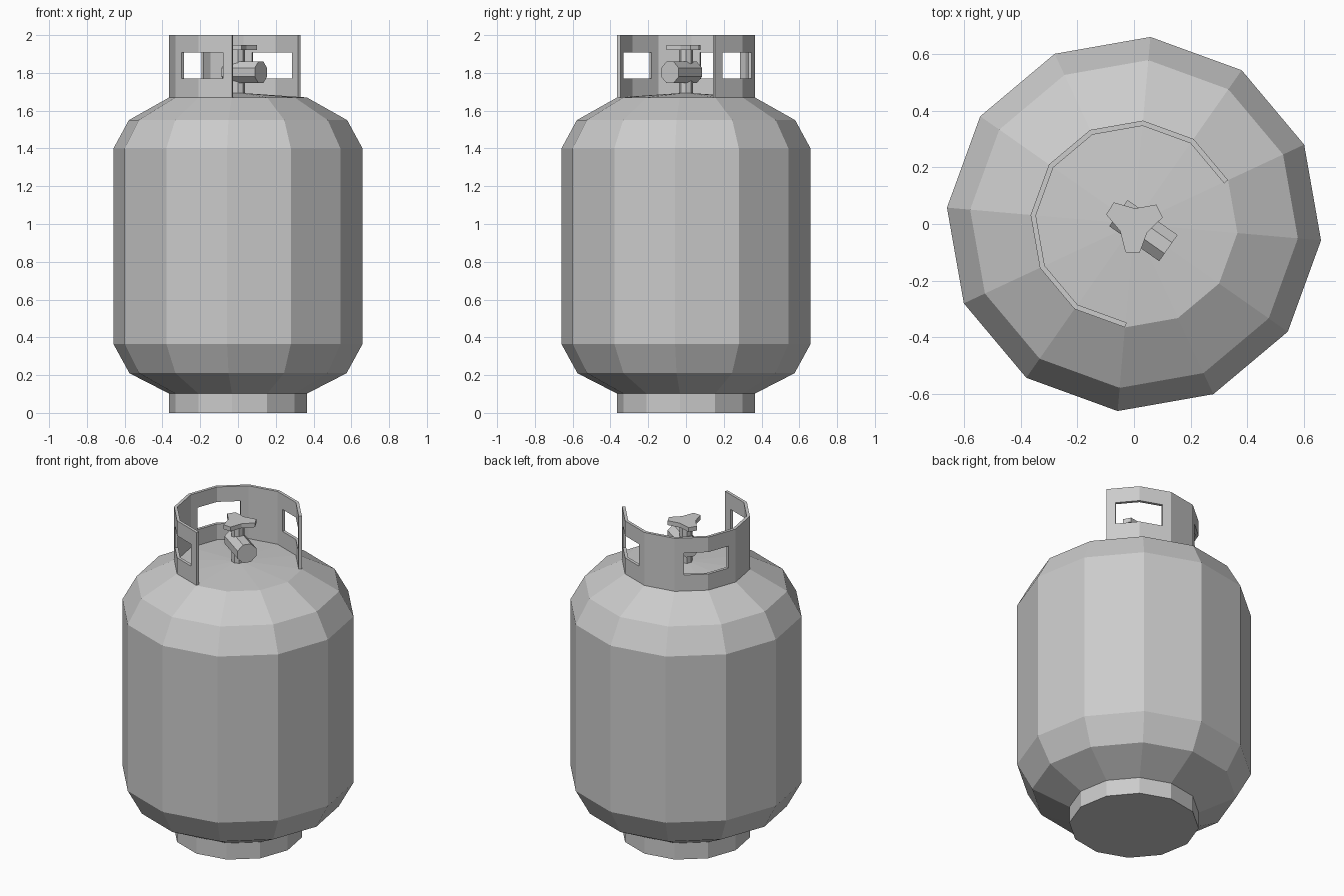
import bpy, bmesh, math
from mathutils import Matrix, Vector

if "Cube" in bpy.data.objects:
    bpy.data.objects.remove(bpy.data.objects["Cube"])

PHASE = 25  # degrees, first corner of the twelve-sided shapes


def make_object(name, bm):
    bmesh.ops.recalc_face_normals(bm, faces=bm.faces)
    me = bpy.data.meshes.new(name)
    bm.to_mesh(me)
    bm.free()
    ob = bpy.data.objects.new(name, me)
    bpy.context.collection.objects.link(ob)
    return ob


def polar(r, deg, z=0.0):
    a = math.radians(deg)
    return Vector((r * math.cos(a), r * math.sin(a), z))


def lathe(name, profile, sides, phase, matrix=Matrix()):
    """Spin (radius, z) pairs; zero radius makes an apex, open ends are capped."""
    bm = bmesh.new()
    rings = []
    for r, z in profile:
        n = sides if r > 0 else 1
        rings.append([bm.verts.new(matrix @ polar(r, phase + 360 * i / sides, z)) for i in range(n)])
    for a, b in zip(rings, rings[1:]):
        for i in range(sides):
            j = (i + 1) % sides
            if len(b) == 1:
                bm.faces.new((a[i], a[j], b[0]))
            else:
                bm.faces.new((a[i], a[j], b[j], b[i]))
    for ring in (rings[0], rings[-1]):
        if len(ring) > 1:
            bm.faces.new(ring)
    return make_object(name, bm)


# Tank body with chamfered shoulders and shallow domed top
lathe("tank_body", [(0.362, 0.1), (0.577, 0.21), (0.662, 0.365), (0.662, 1.4),
                    (0.58, 1.55), (0.366, 1.67), (0, 1.695)], 12, PHASE)

# Foot ring
lathe("foot_ring", [(0.366, 0), (0.366, 0.105)], 12, PHASE)

# Open collar: eight flat panels, hand holes wrapping three of the corners
levels = [1.667, 1.77, 1.907, 2.0]
hole_corners = (1, 4, 7)
F = 0.73
corners = [polar(0.366, PHASE + 30 * i) for i in range(9)]
columns = []  # (start point, has hole)
for i in range(8):
    a, b = corners[i], corners[i + 1]
    if i in hole_corners:
        columns += [(a, True), (a.lerp(b, F), False)]
    elif i + 1 in hole_corners:
        columns += [(a, False), (b.lerp(a, F), True)]
    else:
        columns.append((a, False))
columns.append((corners[8], False))
bm = bmesh.new()
grid = [[bm.verts.new((p.x, p.y, z)) for z in levels] for p, _ in columns]
for c in range(len(columns) - 1):
    for k in range(3):
        if not (k == 1 and columns[c][1]):
            bm.faces.new((grid[c][k], grid[c + 1][k], grid[c + 1][k + 1], grid[c][k + 1]))
collar = make_object("collar", bm)
# make sure the panels face outwards so the wall thickens inwards
if sum(p.normal.x * p.center.x + p.normal.y * p.center.y for p in collar.data.polygons) < 0:
    collar.data.flip_normals()
wall = collar.modifiers.new("wall", 'SOLIDIFY')
wall.thickness = 0.018
wall.offset = -1
wall.use_even_offset = True

# Valve stem
lathe("valve_stem", [(0.036, 1.67), (0.036, 1.925)], 8, 0)

# Valve outlet, an octagonal barrel lying flat
lie_down = (Matrix.Translation((0, 0, 1.803)) @ Matrix.Rotation(math.radians(-35), 4, 'Z')
            @ Matrix.Rotation(math.radians(90), 4, 'Y'))
lathe("valve_outlet", [(0.061, -0.067), (0.061, 0.148)], 8, 22.5, lie_down)

# Three-lobed hand wheel
bm = bmesh.new()
outline = []
for lobe in (27, 147, 267):
    outline += [(0.104, lobe - 14), (0.104, lobe + 14), (0.055, lobe + 60)]
face = bm.faces.new([bm.verts.new(polar(r, d, 1.92)) for r, d in outline])
top = bmesh.ops.extrude_face_region(bm, geom=[face], use_keep_orig=True)
bmesh.ops.translate(bm, vec=(0, 0, 0.027),
                    verts=[g for g in top["geom"] if isinstance(g, bmesh.types.BMVert)])
make_object("hand_wheel", bm)
